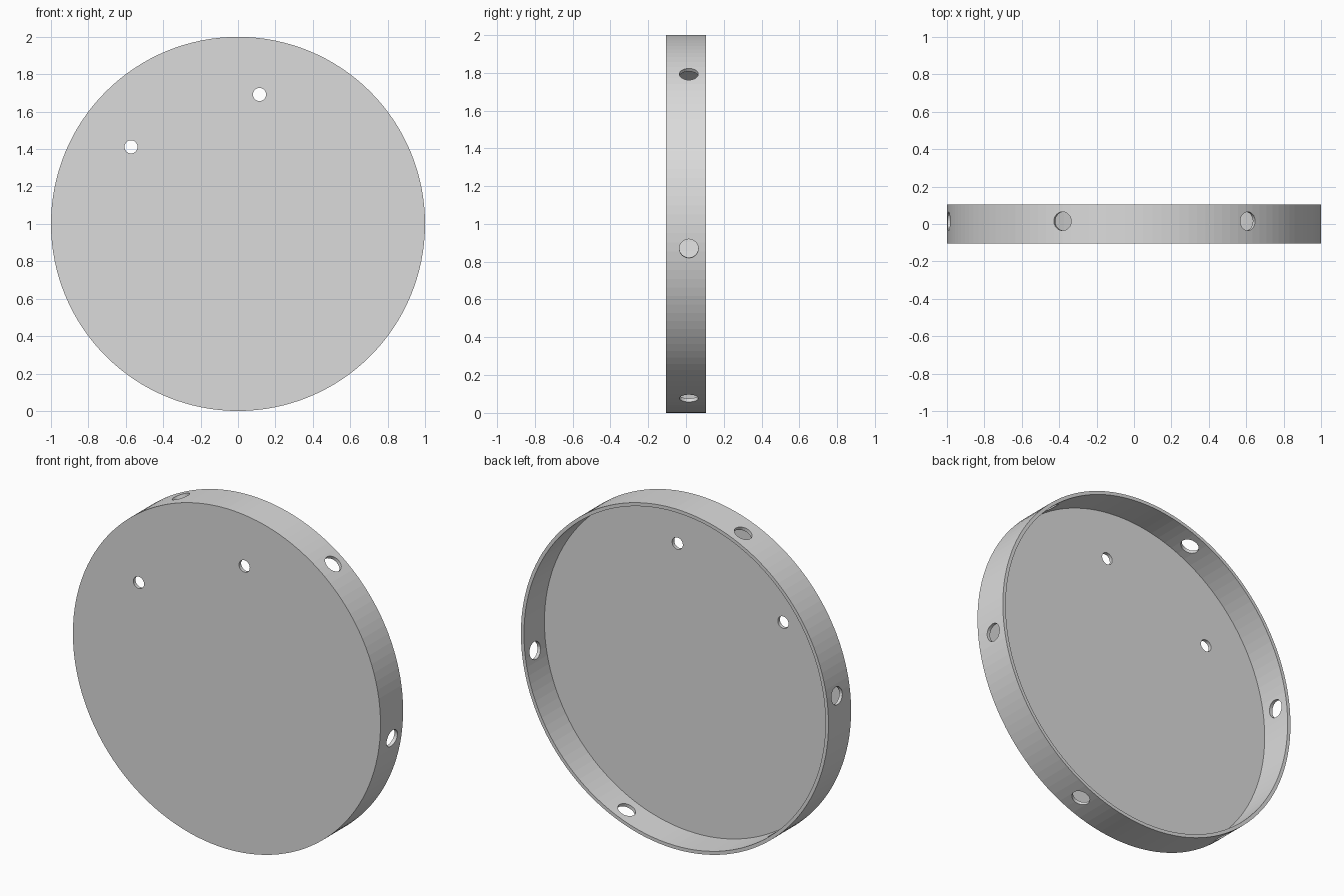
import bpy, bmesh, math
from mathutils import Matrix, Vector

if "Cube" in bpy.data.objects:
    bpy.data.objects.remove(bpy.data.objects["Cube"])

R, HALF, WALL, FLOOR = 1.0, 0.105, 0.02, 0.02
SEGS = 128
CENTRE = Vector((0, 0, 1))

grey = bpy.data.materials.new("light_grey")
grey.diffuse_color = (0.71, 0.71, 0.71, 1)
grey.use_nodes = True
grey.node_tree.nodes["Principled BSDF"].inputs["Base Color"].default_value = grey.diffuse_color


def make_object(name, bm):
    bmesh.ops.recalc_face_normals(bm, faces=bm.faces)
    mesh = bpy.data.meshes.new(name)
    bm.to_mesh(mesh)
    bm.free()
    ob = bpy.data.objects.new(name, mesh)
    bpy.context.collection.objects.link(ob)
    mesh.materials.append(grey)
    return ob


def add_cylinder(bm, centre, axis, radius, depth, segs=32):
    rot = Vector(axis).to_track_quat('Z', 'Y').to_matrix().to_4x4()
    bmesh.ops.create_cone(bm, cap_ends=True, segments=segs, radius1=radius,
                          radius2=radius, depth=depth,
                          matrix=Matrix.Translation(centre) @ rot)


# Shallow round pan, closed at the front and open at the back
bm = bmesh.new()
profile = [(R, -HALF), (R, HALF), (R - WALL, HALF), (R - WALL, -HALF + FLOOR)]
rings = []
for r, y in profile:
    rings.append([bm.verts.new((r * math.cos(2 * math.pi * i / SEGS), y,
                                1 + r * math.sin(2 * math.pi * i / SEGS)))
                  for i in range(SEGS)])
for a, b in zip(rings, rings[1:]):
    for i in range(SEGS):
        j = (i + 1) % SEGS
        bm.faces.new((a[i], a[j], b[j], b[i]))
bm.faces.new(rings[0])
bm.faces.new(rings[-1])
pan = make_object("round_pan", bm)

# Cutters: six radial rim holes and two front holes
bm = bmesh.new()
for k in range(6):
    ang = math.radians(52.5 + 60 * k)
    d = Vector((math.cos(ang), 0, math.sin(ang)))
    add_cylinder(bm, CENTRE + d + Vector((0, 0.015, 0)), d, 0.05, 0.2)
for x, z in ((-0.572, 1.412), (0.115, 1.692)):
    add_cylinder(bm, Vector((x, -HALF, z)), (0, 1, 0), 0.035, 0.12)
cutter = make_object("hole_cutter", bm)
cutter.hide_render = True

mod = pan.modifiers.new("holes", 'BOOLEAN')
mod.operation = 'DIFFERENCE'
mod.solver = 'EXACT'
mod.object = cutter
bpy.context.view_layer.objects.active = pan
pan.select_set(True)
bpy.ops.object.modifier_apply(modifier=mod.name)
bpy.data.objects.remove(cutter)
